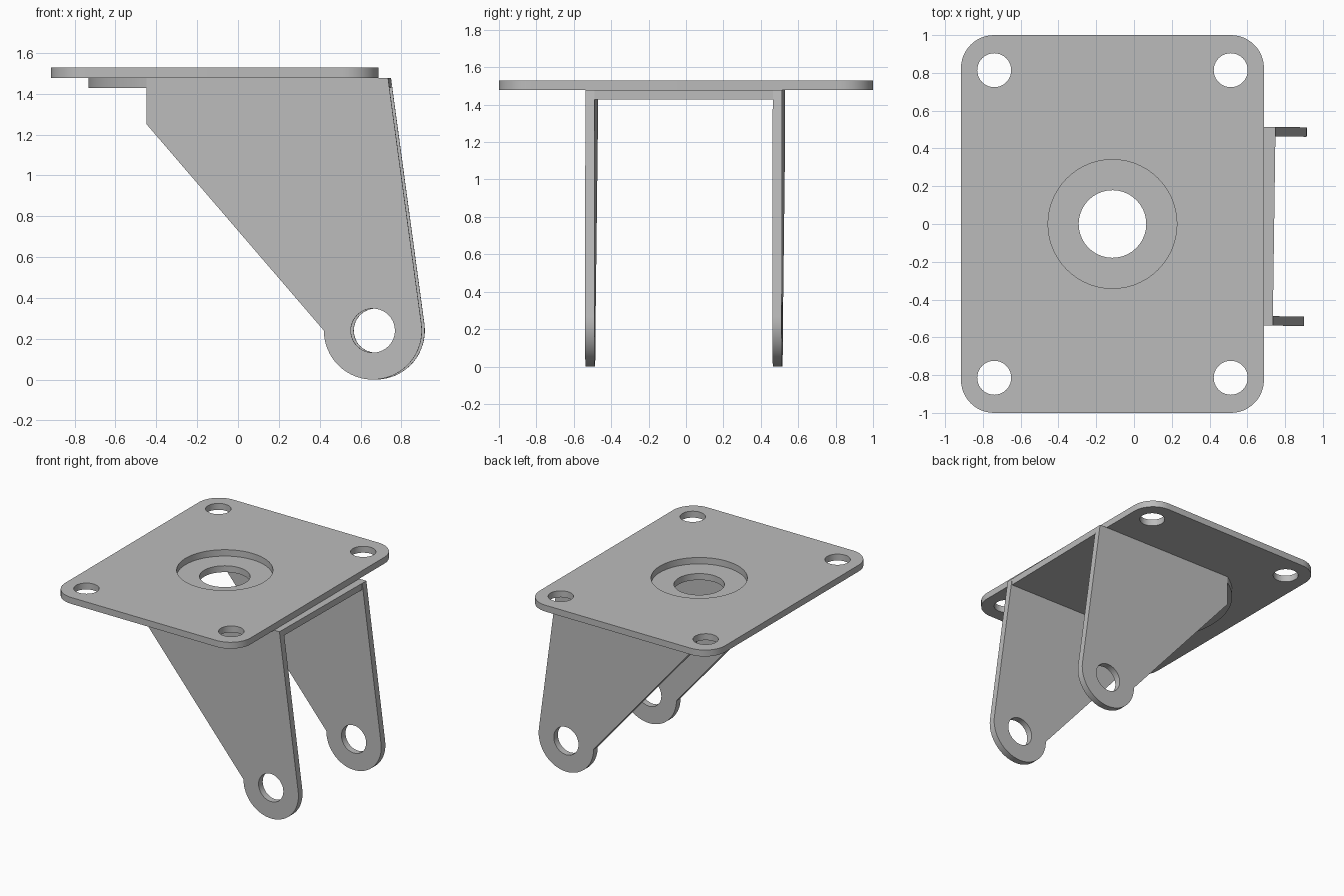
import bpy, bmesh
from math import cos, sin, radians, atan2, hypot
from mathutils import Matrix, Vector

cube = bpy.data.objects.get("Cube")
if cube:
    bpy.data.objects.remove(cube)

# Single bare-metal colour
steel = bpy.data.materials.new("grey steel")
steel.use_nodes = True
STEEL = (0.5, 0.5, 0.5, 1)
steel.diffuse_color = STEEL
steel.node_tree.nodes["Principled BSDF"].inputs["Base Color"].default_value = STEEL

T = 0.05               # sheet thickness
PIVOT_X = -0.114       # swivel centre
PLATE_Z = 1.478        # underside of the mounting plate


def arc(cx, cy, r, start, end, n):
    """Points along an arc, angles in degrees."""
    return [(cx + r * cos(radians(start + (end - start) * i / n)),
             cy + r * sin(radians(start + (end - start) * i / n))) for i in range(n + 1)]


def hole(cx, cy, r, n=40):
    return arc(cx, cy, r, 0, 360, n)[:-1]


def sheet(name, loops, matrix):
    """Extruded sheet: first loop is the outline, the rest are holes."""
    curve = bpy.data.curves.new(name, 'CURVE')
    curve.dimensions = '2D'
    curve.fill_mode = 'BOTH'
    curve.extrude = T / 2
    for pts in loops:
        spline = curve.splines.new('POLY')
        spline.points.add(len(pts) - 1)
        for p, (x, y) in zip(spline.points, pts):
            p.co = (x, y, 0, 1)
        spline.use_cyclic_u = True
    temp = bpy.data.objects.new(name + " curve", curve)
    bpy.context.collection.objects.link(temp)
    bpy.context.view_layer.update()
    mesh = bpy.data.meshes.new_from_object(temp.evaluated_get(bpy.context.evaluated_depsgraph_get()))
    bpy.data.objects.remove(temp)
    bpy.data.curves.remove(curve)

    bm = bmesh.new()
    bm.from_mesh(mesh)
    bmesh.ops.remove_doubles(bm, verts=bm.verts, dist=0.0001)
    bmesh.ops.recalc_face_normals(bm, faces=bm.faces)
    bm.to_mesh(mesh)
    bm.free()
    mesh.name = name
    mesh.materials.clear()
    mesh.materials.append(steel)
    mesh.transform(matrix)
    obj = bpy.data.objects.new(name, mesh)
    bpy.context.collection.objects.link(obj)
    bpy.ops.object.select_all(action='DESELECT')
    obj.select_set(True)
    bpy.context.view_layer.objects.active = obj
    bpy.ops.object.shade_smooth_by_angle(angle=radians(30))
    return obj


# Mounting plate: rounded rectangle, four bolt holes and a wide swivel opening
HALF_X, HALF_Y, CORNER = 0.802, 1.0, 0.175
outline = []
for i, (sx, sy) in enumerate([(1, 1), (-1, 1), (-1, -1), (1, -1)]):
    outline += arc(PIVOT_X + sx * (HALF_X - CORNER), sy * (HALF_Y - CORNER),
                   CORNER, 90 * i, 90 * i + 90, 12)
bolts = [hole(PIVOT_X + sx * 0.626, sy * 0.814, 0.09) for sx in (1, -1) for sy in (1, -1)]
sheet("mounting_plate", [outline, hole(PIVOT_X, 0, 0.341, 56)] + bolts,
      Matrix.Translation((0, 0, PLATE_Z + T / 2)))

# The fork is swivelled very slightly around the pivot
pivot = Matrix.Translation((PIVOT_X, 0, 0))
swivel = pivot @ Matrix.Rotation(radians(-0.8), 4, 'Z') @ pivot.inverted()

# Fork web: flat between the legs, with a rounded rear edge around the pivot
OUT_Y, BACK_X, FRONT_X = 0.526, -0.44, 0.742
IN_Y = OUT_Y - T
rear = atan2(OUT_Y, BACK_X - PIVOT_X) * 180 / 3.14159265
radius = hypot(OUT_Y, BACK_X - PIVOT_X)
web = [(FRONT_X, -IN_Y), (FRONT_X, IN_Y), (BACK_X, IN_Y)]
web += arc(PIVOT_X, 0, radius, rear, 360 - rear, 28)
web += [(BACK_X, -IN_Y)]
sheet("fork_web", [web, hole(PIVOT_X, 0, 0.179)],
      swivel @ Matrix.Translation((0, 0, PLATE_Z - T / 2)))

# Fork legs: tapered side plates ending in a round axle eye
AXLE_X, AXLE_Z, EYE_R = 0.668, 0.24, 0.24
leg = [(FRONT_X, PLATE_Z), (BACK_X, PLATE_Z), (BACK_X, 1.25)]
leg += arc(AXLE_X, AXLE_Z, EYE_R, 180, 367, 32)
for side, y in (("left", 1), ("right", -1)):
    # left and right are seen along the direction of the wheel
    sheet(f"fork_leg_{side}", [leg, hole(AXLE_X, AXLE_Z, 0.108)],
          swivel @ Matrix.Translation((0, y * (OUT_Y - T / 2), 0))
          @ Matrix.Rotation(radians(90), 4, 'X'))
